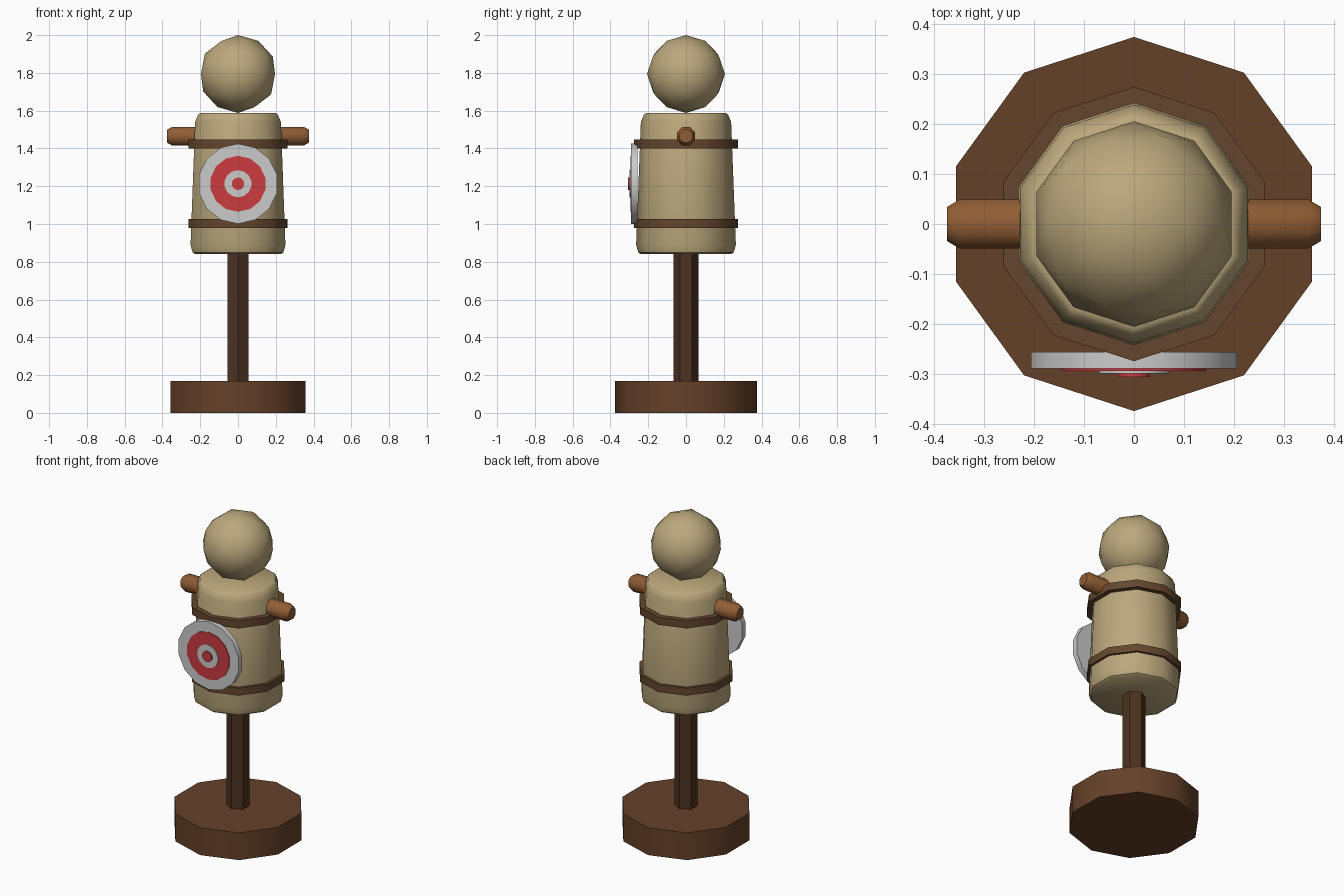
import bpy, bmesh
from math import pi, cos, sin, radians
from mathutils import Matrix

if "Cube" in bpy.data.objects:
    bpy.data.objects.remove(bpy.data.objects["Cube"])


def material(name, rgb):
    m = bpy.data.materials.new(name)
    m.diffuse_color = (*rgb, 1)
    m.use_nodes = True
    m.node_tree.nodes["Principled BSDF"].inputs["Base Color"].default_value = m.diffuse_color
    return m


straw = material("straw", (0.50, 0.39, 0.20))
dark_wood = material("dark_wood", (0.13, 0.052, 0.022))
post_wood = material("post_wood", (0.075, 0.032, 0.015))
leather = material("leather", (0.13, 0.062, 0.028))
arm_wood = material("arm_wood", (0.28, 0.11, 0.035))
white = material("white", (0.70, 0.70, 0.70))
red = material("red", (0.60, 0.045, 0.05))


def finish(bm, name, mat):
    me = bpy.data.meshes.new(name)
    bmesh.ops.recalc_face_normals(bm, faces=bm.faces)
    bm.to_mesh(me)
    bm.free()
    ob = bpy.data.objects.new(name, me)
    bpy.context.collection.objects.link(ob)
    me.materials.append(mat)
    bpy.ops.object.select_all(action='DESELECT')
    ob.select_set(True)
    bpy.context.view_layer.objects.active = ob
    bpy.ops.object.shade_smooth_by_angle(angle=radians(40))
    return ob


def lathe(name, profile, sides, mat, phase=pi / 2, xform=Matrix()):
    """Capped solid of revolution from (radius, height) pairs."""
    bm = bmesh.new()
    rings = [[bm.verts.new((r * cos(phase + 2 * pi * i / sides),
                            r * sin(phase + 2 * pi * i / sides), z))
              for i in range(sides)] for r, z in profile]
    for a, b in zip(rings, rings[1:]):
        for i in range(sides):
            j = (i + 1) % sides
            bm.faces.new((a[i], a[j], b[j], b[i]))
    bm.faces.new(rings[0])
    bm.faces.new(rings[-1])
    bm.transform(xform)
    return finish(bm, name, mat)


# Base and post
lathe("base", [(0.375, 0), (0.375, 0.17)], 10, dark_wood)
lathe("post", [(0.065, 0.15), (0.065, 0.87)], 6, post_wood)

# Stuffed torso with rounded rims
lathe("torso", [(0.238, 0.84), (0.253, 0.85), (0.264, 0.89),
                (0.239, 1.54), (0.222, 1.58), (0.210, 1.588)], 10, straw)

# Straps
for label, z in (("lower", 0.98), ("upper", 1.40)):
    lathe(label + "_strap", [(0.275, z), (0.275, z + 0.047)], 10, leather)

# Crossbar arms
lathe("arms", [(0.037, -0.375), (0.053, -0.35), (0.053, 0.35), (0.037, 0.375)],
      8, arm_wood, pi / 8,
      Matrix.Translation((0, 0, 1.465)) @ Matrix.Rotation(pi / 2, 4, 'Y'))

# Head
bm = bmesh.new()
bmesh.ops.create_icosphere(bm, subdivisions=2, radius=0.206,
                           matrix=Matrix.Translation((0, 0, 1.794)))
finish(bm, "head", straw)

# Target discs stacked towards the front
facing = Matrix.Translation((0, 0, 1.213)) @ Matrix.Rotation(pi / 2, 4, 'X')
for name, r, back, front, mat in (
        ("target_board", 0.212, 0.257, 0.290, white),
        ("target_outer_ring", 0.148, 0.285, 0.295, red),
        ("target_inner_ring", 0.072, 0.290, 0.300, white),
        ("target_bullseye", 0.033, 0.295, 0.307, red)):
    lathe(name, [(r, back), (r, front)], 14, mat, pi / 2, facing)
